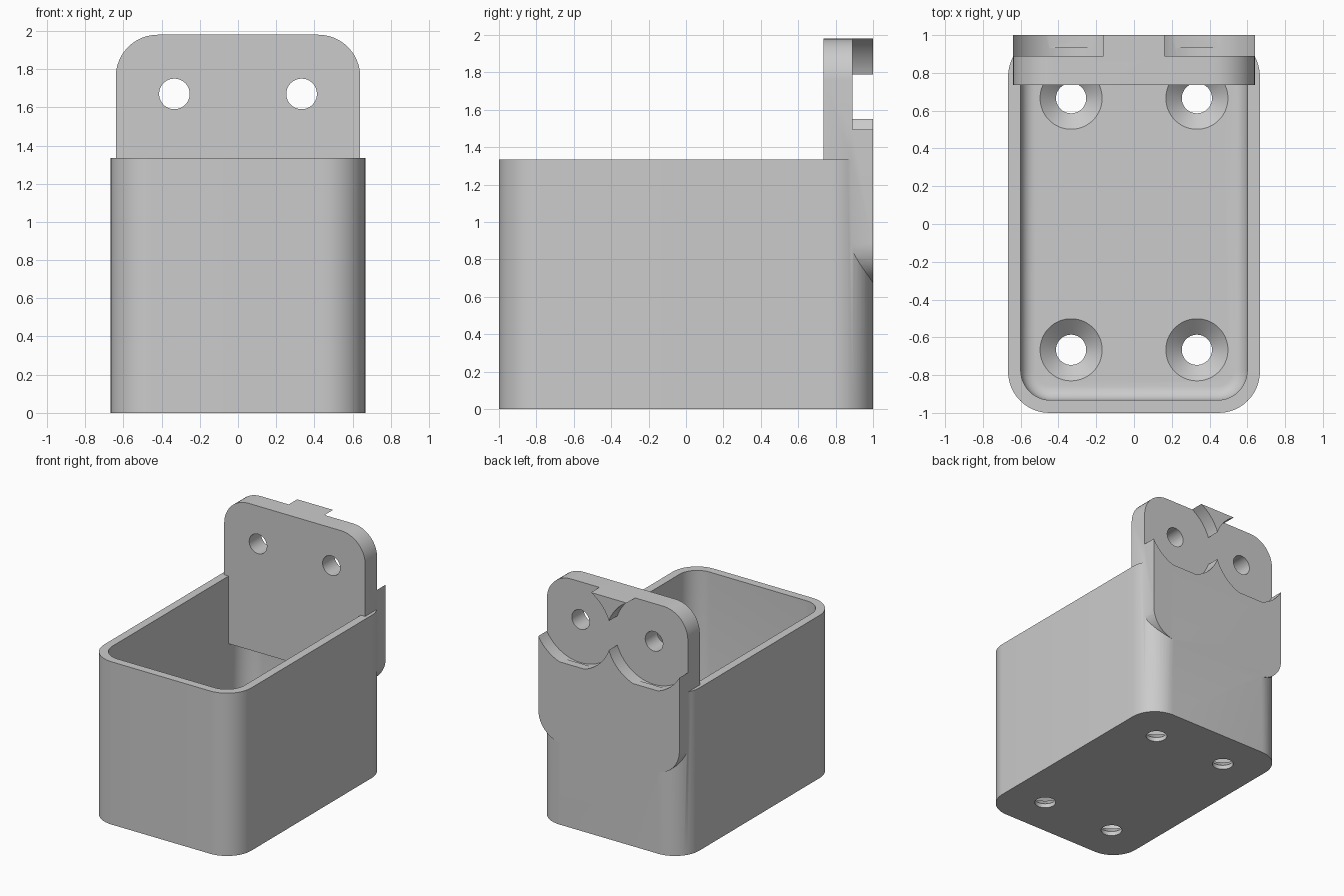
import bpy, bmesh
from math import sin, cos, pi, radians
from mathutils import Matrix

if "Cube" in bpy.data.objects:
    bpy.data.objects.remove(bpy.data.objects["Cube"])

WALL, FLOOR, BOX_TOP = 0.067, 0.11, 1.335
HOLE, SINK, HOLE_X, HOLE_Z = 0.08, 0.16, 0.333, 1.67

grey = bpy.data.materials.new("light_grey_plastic")
grey.use_nodes = True
colour = (0.6, 0.6, 0.6, 1)
grey.diffuse_color = colour
grey.node_tree.nodes["Principled BSDF"].inputs["Base Color"].default_value = colour


def make(name, bm):
    bmesh.ops.recalc_face_normals(bm, faces=bm.faces)
    mesh = bpy.data.meshes.new(name)
    bm.to_mesh(mesh)
    bm.free()
    mesh.materials.append(grey)
    obj = bpy.data.objects.new(name, mesh)
    bpy.context.collection.objects.link(obj)
    return obj


def rounded_prism(name, x, v0, v1, w0, w1, r, upright=False, fillet=0):
    """Rounded rectangle in x and v, extruded along w (z, or y if upright)."""
    bm = bmesh.new()
    corners = [(x - r, v1 - r), (r - x, v1 - r), (r - x, v0 + r), (x - r, v0 + r)]
    outline = []
    for q, (cx, cv) in enumerate(corners):
        for i in range(13):
            a = (q + i / 12) * pi / 2
            outline.append((cx + r * cos(a), cv + r * sin(a)))
    base = bm.faces.new([bm.verts.new((px, w0, pv) if upright else (px, pv, w0))
                         for px, pv in outline])
    top = bmesh.ops.extrude_face_region(bm, geom=[base], use_keep_orig=True)
    rise = (0, w1 - w0, 0) if upright else (0, 0, w1 - w0)
    bmesh.ops.translate(bm, vec=rise,
                        verts=[e for e in top["geom"] if isinstance(e, bmesh.types.BMVert)])
    if fillet:
        bmesh.ops.bevel(bm, geom=list(base.edges), offset=fillet, segments=6,
                        profile=0.5, affect='EDGES')
    return make(name, bm)


def cylinder(name, r0, r1, depth, centre, along_y=False):
    bm = bmesh.new()
    turn = Matrix.Rotation(radians(90), 4, 'X') if along_y else Matrix()
    bmesh.ops.create_cone(bm, cap_ends=True, segments=64, radius1=r0, radius2=r1,
                          depth=depth, matrix=Matrix.Translation(centre) @ turn)
    return make(name, bm)


def block(name, size, centre):
    bm = bmesh.new()
    bmesh.ops.create_cube(bm, size=1, matrix=Matrix.Translation(centre)
                          @ Matrix.Diagonal((*size, 1)))
    return make(name, bm)


def combine(target, tool, operation):
    mod = target.modifiers.new("cut", 'BOOLEAN')
    mod.operation, mod.solver, mod.object = operation, 'EXACT', tool
    bpy.context.view_layer.objects.active = target
    bpy.ops.object.modifier_apply(modifier=mod.name)
    bpy.data.objects.remove(tool)


# Open box with a filleted cavity
box = rounded_prism("mounting_box", 0.667, -1, 1, 0, BOX_TOP, 0.22)
cavity = rounded_prism("cavity", 0.667 - WALL, WALL - 1, 1 - WALL, FLOOR, 1.6,
                       0.16, fillet=0.075)
combine(box, cavity, 'DIFFERENCE')

# Back plate with rounded corners
plate = rounded_prism("back_plate", 0.64, 0.67, 1.98, 0.735, 1, 0.22, upright=True)
combine(plate, block("inner_relief", (1.2, 0.233, 0.3), (0, 0.8165, 0.63)), 'DIFFERENCE')

# Screw holes and round washer recesses in the plate
for x in (-HOLE_X, HOLE_X):
    combine(plate, cylinder("washer_recess", 0.354, 0.354, 0.2, (x, 0.99, HOLE_Z), True),
            'DIFFERENCE')
    combine(plate, cylinder("plate_hole", HOLE, HOLE, 1, (x, 0.8, HOLE_Z), True),
            'DIFFERENCE')
combine(box, plate, 'UNION')

# Countersunk holes in the floor
for x in (-HOLE_X, HOLE_X):
    for y in (-2 * HOLE_X, 2 * HOLE_X):
        combine(box, cylinder("floor_hole", HOLE, HOLE, 0.3, (x, y, 0.05)), 'DIFFERENCE')
        combine(box, cylinder("countersink", HOLE, SINK + 0.01, FLOOR - 0.03,
                              (x, y, (FLOOR + 0.04) / 2)), 'DIFFERENCE')

# Smooth the rounded walls, keep the rims sharp
bpy.ops.object.select_all(action='DESELECT')
box.select_set(True)
bpy.context.view_layer.objects.active = box
bpy.ops.object.shade_smooth_by_angle(angle=radians(30))
